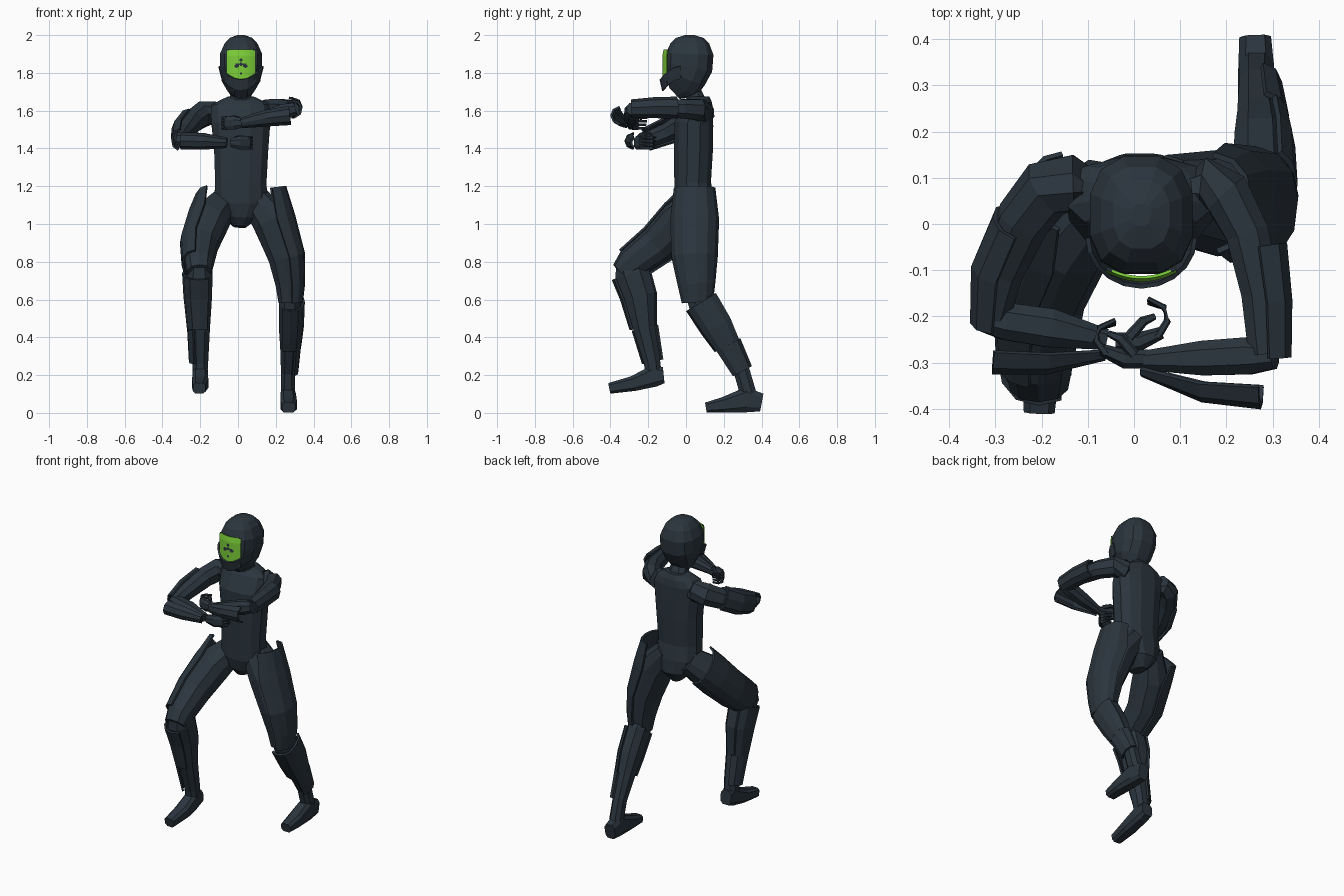
import bpy, bmesh, math
from mathutils import Vector


def material(name, rgb):
    m = bpy.data.materials.new(name)
    m.diffuse_color = (*rgb, 1)
    return m


DARK = material("dark slate", (0.024, 0.036, 0.048))
GREEN = material("visor green", (0.20, 0.62, 0.04))
OUT_L, OUT_R, FRONT = Vector((-1, 0, 0)), Vector((1, 0, 0)), Vector((0, -1, 0))


def finish(name, bm, solid=0, mats=(DARK,)):
    bmesh.ops.recalc_face_normals(bm, faces=bm.faces)
    me = bpy.data.meshes.new(name)
    bm.to_mesh(me)
    bm.free()
    ob = bpy.data.objects.new(name, me)
    bpy.context.collection.objects.link(ob)
    for m in mats:
        me.materials.append(m)
    if solid:
        mod = ob.modifiers.new("thickness", 'SOLIDIFY')
        mod.thickness = solid
        mod.offset = 0
    return ob


def loft(name, rings, side=OUT_R, n=8, arc=None, grow=0.0, power=0.85):
    """Loft rings (x, y, z, radius along side, other radius); arc in degrees makes an open shell."""
    bm = bmesh.new()
    pts = [Vector(r[:3]) for r in rings]
    rows = []
    for i, r in enumerate(rings):
        t = (pts[min(i + 1, len(pts) - 1)] - pts[max(i - 1, 0)]).normalized()
        s = (side - t * side.dot(t)).normalized()
        v = t.cross(s)
        if v.dot(Vector((0, -1, 1))) < 0:
            v = -v
        if arc:
            angs = [math.radians(arc[0] + (arc[1] - arc[0]) * k / n) for k in range(n + 1)]
        else:
            angs = [2 * math.pi * (k + 0.5) / n for k in range(n)]
        row = []
        for a in angs:
            c, d = math.cos(a), math.sin(a)
            c = math.copysign(abs(c) ** power, c)
            d = math.copysign(abs(d) ** power, d)
            row.append(bm.verts.new(pts[i] + s * c * (r[3] + grow) + v * d * (r[4] + grow)))
        rows.append(row)
    m = len(rows[0])
    for p, q in zip(rows, rows[1:]):
        for k in range(m if not arc else m - 1):
            j = (k + 1) % m
            bm.faces.new((p[k], p[j], q[j], q[k]))
    if not arc:
        bm.faces.new(rows[0])
        bm.faces.new(rows[-1])
    return finish(name, bm, 0.012 if arc else 0)


# torso, pelvis and neck
loft("torso", [(.008, .05, .985, .035, .06), (.012, .055, 1.04, .1, .1), (.015, .045, 1.12, .145, .108),
               (.015, .035, 1.22, .14, .1), (.017, .04, 1.4, .148, .106), (.015, .042, 1.53, .16, .106),
               (.015, .065, 1.62, .165, .082), (.015, .07, 1.65, .12, .07), (.015, .07, 1.675, .07, .055)], n=12)
loft("neck", [(.015, .06, 1.63, .075, .06), (.015, .04, 1.7, .052, .045), (.015, .03, 1.8, .05, .045)])

# helmet
loft("helmet", [(.016, -.06, 1.69, .035, .04), (.016, -.025, 1.725, .075, .095), (.016, -.005, 1.77, .105, .112),
                (.016, .015, 1.83, .114, .129), (.016, .02, 1.9, .114, .129), (.016, .02, 1.955, .09, .106),
                (.016, .02, 1.985, .062, .075), (.016, .02, 2.0, .02, .025)], n=12, power=.78)

# jaw guard: a band around the chin that rises at the sides
bm = bmesh.new()
rows = []
for k in range(11):
    a = math.radians(180 + 18 * k)
    lift = 0.07 * abs(math.cos(a)) ** 2
    x, y = .016 + .116 * math.cos(a), -.03 + .105 * math.sin(a)
    rows.append([bm.verts.new((x, y, 1.765 + lift)),
                 bm.verts.new((.016 + (x - .016) * .85, y * .9, 1.705 + lift * .9))])
for p, q in zip(rows, rows[1:]):
    bm.faces.new((p[0], q[0], q[1], p[1]))
finish("jaw_guard", bm, 0.01)

# visor plate: green with dark spots chosen by position
bm = bmesh.new()
NX, NZ = 26, 32
grid = []
for j in range(NZ + 1):
    z = 1.74 + .183 * j / NZ
    row = []
    for i in range(NX + 1):
        dx = -.075 + .15 * i / NX
        tilt = max(0, z - 1.89) * .2
        row.append(bm.verts.new((.016 + dx, -.122 + 3.6 * dx * dx + tilt, z)))
    grid.append(row)
SPOTS = [(0, 1.868, .010), (-.022, 1.838, .012), (.022, 1.838, .012), (0, 1.848, .009), (0, 1.797, .007)]
for j in range(NZ):
    for i in range(NX):
        f = bm.faces.new((grid[j][i], grid[j][i + 1], grid[j + 1][i + 1], grid[j + 1][i]))
        c = f.calc_center_median()
        dx = c.x - .016
        spot = any(math.hypot(dx - sx, c.z - sz) < r for sx, sz, r in SPOTS)
        edge = c.z < 1.765 - .02 * (1 - abs(dx) / .075) + (.008 if i % 3 == 0 else 0)
        corner = abs(dx) > .066 and (c.z > 1.915 or c.z < 1.79)
        f.material_index = 1 if spot or edge or corner else 0
finish("visor", bm, 0.006, (GREEN, DARK))

# legs: the left side of the picture steps forward, the other leg is back
thigh_f = [(-.06, .075, 1.13, .07, .08), (-.15, -.03, 1.02, .105, .11), (-.198, -.15, .895, .095, .1),
           (-.207, -.295, .785, .076, .085), (-.205, -.345, .74, .065, .06)]
shin_f = [(-.205, -.3, .79, .066, .08), (-.205, -.285, .74, .075, .098), (-.203, -.245, .62, .07, .09),
          (-.2, -.222, .45, .055, .062), (-.2, -.18, .27, .045, .047), (-.2, -.17, .19, .04, .045)]
thigh_b = [(.07, .06, 1.16, .07, .09), (.18, .045, 1.02, .11, .115), (.25, .045, .82, .092, .108),
           (.268, .055, .68, .072, .085), (.27, .06, .585, .058, .068)]
shin_b = [(.272, .055, .64, .055, .065), (.275, .085, .59, .063, .083), (.273, .165, .46, .06, .078),
          (.27, .22, .36, .05, .062), (.265, .295, .22, .04, .046), (.265, .33, .1, .04, .046)]
for tag, side, thigh, shin, top in (("front", OUT_L, thigh_f, shin_f, (-.145, .07, 1.115, .07, .11)),
                                    ("back", OUT_R, thigh_b, shin_b, (.16, .045, 1.19, .08, .095))):
    loft(tag + "_thigh", thigh, side, 10)
    loft(tag + "_shin", shin, side, 8)
    loft(tag + "_thigh_plate", [top] + (thigh[1:4] if side == OUT_L else thigh[1:]), side, 6, (-85, 80), .01)
    loft(tag + "_shin_plate", shin[1:4], side, 6, (-60, 120), .01)
    loft(tag + "_ankle_plate", shin[3:5], side, 4, (-80, 60), .01)

# feet
loft("front_foot", [(-.2, -.118, .2, .038, .045), (-.2, -.17, .195, .042, .06), (-.2, -.28, .155, .045, .042),
                    (-.205, -.405, .13, .035, .03)], power=.6)
loft("back_foot", [(.262, .4, .055, .036, .05), (.265, .32, .07, .042, .07), (.268, .2, .043, .046, .043),
                   (.268, .105, .028, .036, .028)], power=.6)

# arms: upper arm, forearm and their shell plates
upper_l = [(-.04, .08, 1.585, .04, .05), (-.13, .09, 1.59, .06, .062), (-.19, .075, 1.58, .062, .07),
           (-.24, .01, 1.545, .058, .064), (-.285, -.1, 1.485, .048, .052), (-.31, -.2, 1.445, .042, .046)]
upper_r = [(.06, .08, 1.59, .04, .05), (.15, .085, 1.6, .06, .06), (.2, .065, 1.605, .056, .06),
           (.245, -.02, 1.61, .05, .054), (.275, -.15, 1.61, .046, .046), (.285, -.28, 1.605, .04, .042)]
fore_l = [(-.325, -.205, 1.455, .03, .035), (-.28, -.21, 1.445, .043, .046), (-.18, -.225, 1.44, .045, .044),
          (-.06, -.25, 1.43, .024, .026)]
fore_r = [(.305, -.285, 1.61, .03, .035), (.25, -.285, 1.595, .043, .045), (.15, -.29, 1.565, .04, .042),
          (.02, -.295, 1.535, .022, .025)]
loft("left_upper_arm", upper_l, OUT_L)
loft("right_upper_arm", upper_r, OUT_R)
loft("left_forearm", fore_l, FRONT)
loft("right_forearm", fore_r, FRONT)
loft("left_upper_plate", [(-.25, .0, 1.545, .05, .065), (-.29, -.1, 1.49, .054, .065), (-.3, -.215, 1.445, .045, .055)],
     OUT_L, 4, (-75, 85), .004)
loft("right_upper_plate", [(.262, -.05, 1.615, .06, .05), (.28, -.17, 1.615, .053, .047), (.285, -.29, 1.61, .046, .04)],
     OUT_R, 4, (-75, 85), .004)
loft("left_forearm_plate", [(-.3, -.235, 1.44, .085, .045), (-.18, -.245, 1.437, .075, .042), (-.06, -.26, 1.43, .03, .025)],
     FRONT, 4, (-65, 65))
loft("right_forearm_plate", [(.275, -.31, 1.575, .085, .05), (.15, -.31, 1.56, .07, .042), (.02, -.3, 1.535, .025, .025)],
     FRONT, 4, (-65, 65))


# hands: palm, thumb and four curled fingers; curl sets how deep the fingers reach back
def hand(tag, wrist, d, curl):
    x, y, z = wrist
    loft(tag + "_palm", [(x, y, z, .022, .024), (x + d * .05, y, z, .022, .038),
                         (x + d * .1, y + .02, z, .014, .037)], FRONT, 8)
    loft(tag + "_thumb", [(x + d * .03, y + .01, z + .025, .013, .013), (x + d * .06, y + .045, z + .03, .011, .011),
                          (x + d * .085, y + .055, z + .022, .007, .007)], Vector((0, 0, 1)), 6)
    for k in range(4):
        h = z - .028 + k * .0185
        loft(f"{tag}_finger_{k + 1}", [(x + d * .09, y + .01, h, .01, .009), (x + d * .112, y + .045 * curl, h, .009, .008),
                                       (x + d * .105, y + .075 * curl, h, .008, .007),
                                       (x + d * .07, y + (.085 + k * .003) * curl, h, .006, .005)],
             Vector((0, 0, 1)), 6)


hand("left_hand", (-.04, -.255, 1.43), 1, 1)
hand("right_hand", (.03, -.292, 1.535), -1, .9)
